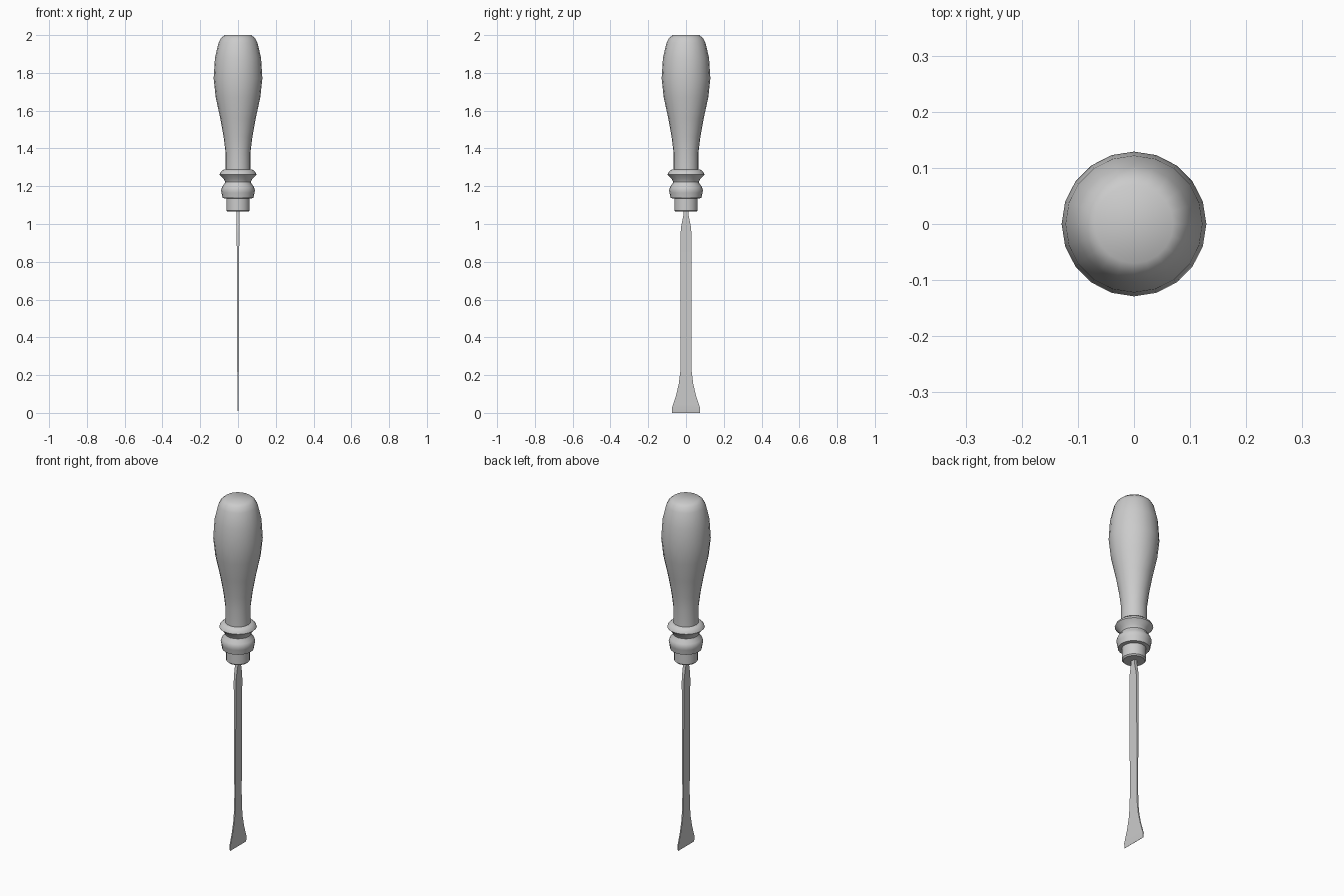
import bpy, bmesh, math

if "Cube" in bpy.data.objects:
    bpy.data.objects.remove(bpy.data.objects["Cube"], do_unlink=True)

grey = bpy.data.materials.new("plain grey")
grey.use_nodes = True
colour = (0.6, 0.6, 0.6, 1)
grey.diffuse_color = colour
grey.node_tree.nodes["Principled BSDF"].inputs["Base Color"].default_value = colour


def loft(name, rings, angle):
    """Skin a stack of equal point rings, cap both ends and smooth it."""
    bm = bmesh.new()
    loops = [[bm.verts.new(p) for p in ring] for ring in rings]
    n = len(loops[0])
    for low, high in zip(loops, loops[1:]):
        for i in range(n):
            j = (i + 1) % n
            bm.faces.new((low[i], low[j], high[j], high[i]))
    bm.faces.new(loops[0][::-1])
    bm.faces.new(loops[-1])
    bmesh.ops.recalc_face_normals(bm, faces=bm.faces)
    mesh = bpy.data.meshes.new(name)
    bm.to_mesh(mesh)
    bm.free()
    mesh.materials.append(grey)
    obj = bpy.data.objects.new(name, mesh)
    bpy.context.collection.objects.link(obj)
    bpy.ops.object.select_all(action="DESELECT")
    obj.select_set(True)
    bpy.context.view_layer.objects.active = obj
    bpy.ops.object.shade_smooth_by_angle(angle=math.radians(angle))
    return obj


def turned(name, profile, sides=20):
    """Lathe a (radius, height) profile around the z axis."""
    turns = [math.tau * i / sides for i in range(sides)]
    return loft(name, [[(r * math.cos(a), r * math.sin(a), z) for a in turns]
                       for r, z in profile], 40)


# Ferrule between blade and handle
turned("ferrule", [(0.055, 1.065), (0.062, 1.072), (0.062, 1.14)])

# Turned collar: bulge, waist and flange
turned("collar", [(0.06, 1.135), (0.082, 1.137), (0.087, 1.165), (0.09, 1.18),
                  (0.084, 1.198), (0.072, 1.212), (0.068, 1.222), (0.074, 1.237),
                  (0.098, 1.262), (0.092, 1.275), (0.078, 1.287), (0.06, 1.29)])

# Swelling grip
turned("grip", [(0.066, 1.28), (0.066, 1.38), (0.076, 1.46), (0.094, 1.56),
                (0.118, 1.67), (0.129, 1.77), (0.122, 1.88), (0.103, 1.96),
                (0.089, 1.985), (0.07, 2.0)])

# Flat blade: half thickness, half width, height
sections = [(0.0005, 0.073, 0), (0.003, 0.074, 0.028), (0.003, 0.068, 0.045),
            (0.003, 0.052, 0.095), (0.0035, 0.038, 0.155), (0.004, 0.03, 0.22),
            (0.004, 0.028, 0.3), (0.005, 0.028, 0.6), (0.007, 0.029, 0.95),
            (0.008, 0.026, 0.985), (0.009, 0.014, 1.045), (0.009, 0.013, 1.08)]
loft("blade", [[(-t, -w, z), (t, -w, z), (t, w, z), (-t, w, z)]
               for t, w, z in sections], 40)
